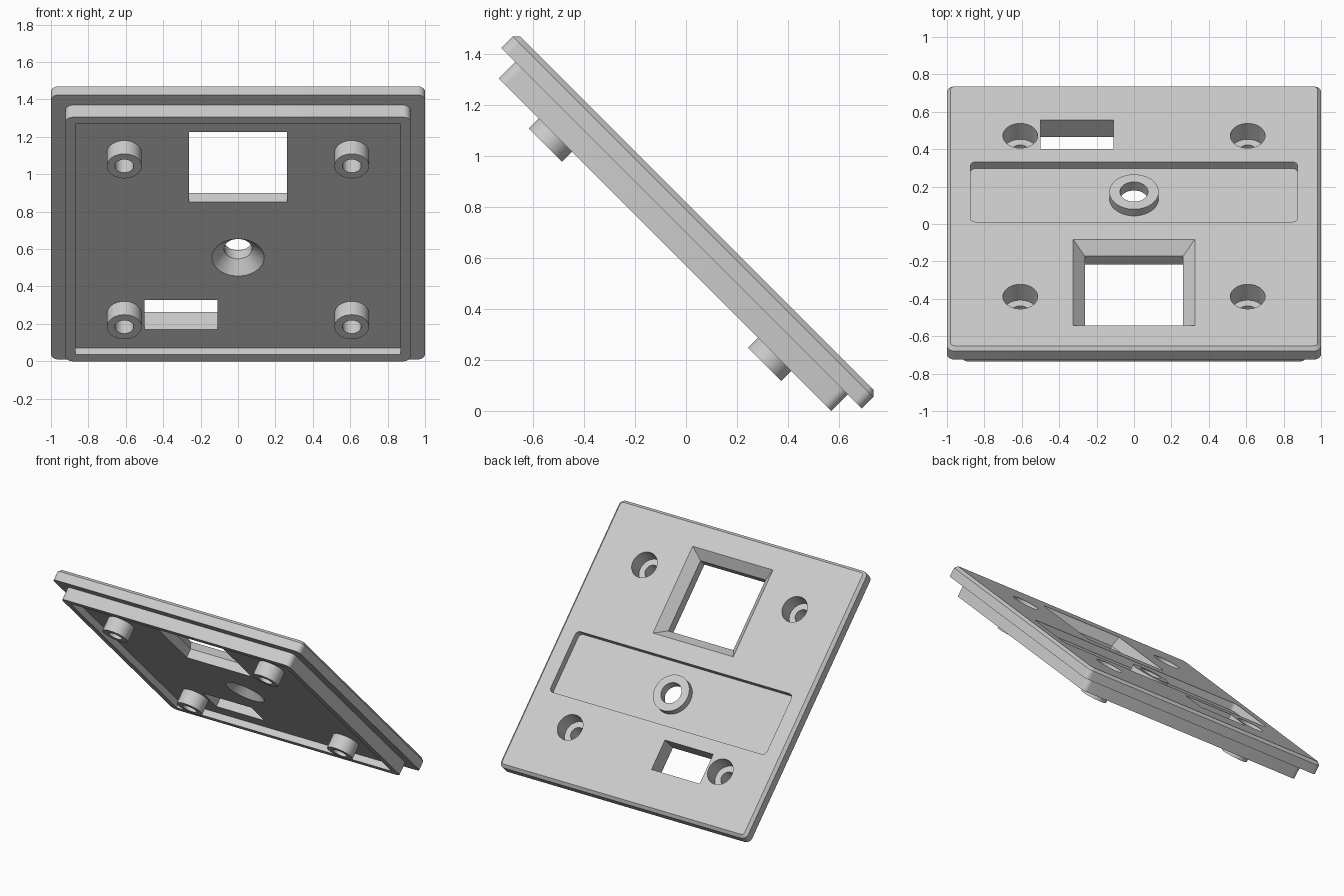
import bpy, bmesh, math
from mathutils import Matrix

cube = bpy.data.objects.get("Cube")
if cube:
    bpy.data.objects.remove(cube)

grey = bpy.data.materials.new("light_grey")
grey.use_nodes = True
COLOUR = (0.6, 0.6, 0.6, 1)
grey.diffuse_color = COLOUR
grey.node_tree.nodes["Principled BSDF"].inputs["Base Color"].default_value = COLOUR


def outline(hx, hy, r):
    """Rounded rectangle, or a plain one when r is zero."""
    pts = []
    steps = 6 if r else 0
    for k, (sx, sy) in enumerate(((1, 1), (-1, 1), (-1, -1), (1, -1))):
        for i in range(steps + 1):
            a = math.pi / 2 * (k + (i / steps if steps else 0))
            pts.append((sx * (hx - r) + r * math.cos(a), sy * (hy - r) + r * math.sin(a)))
    return pts


def circle(r, sides=48):
    return [(r * math.cos(math.tau * i / sides), r * math.sin(math.tau * i / sides))
            for i in range(sides)]


def loft(name, sections, x=0, y=0):
    """Closed solid through (height, outline) sections, lowest first."""
    bm = bmesh.new()
    rings = [[bm.verts.new((x + px, y + py, z)) for px, py in pts] for z, pts in sections]
    n = len(rings[0])
    for a, b in zip(rings, rings[1:]):
        for i in range(n):
            j = (i + 1) % n
            bm.faces.new((a[i], a[j], b[j], b[i]))
    bm.faces.new(rings[0][::-1])
    bm.faces.new(rings[-1])
    bmesh.ops.recalc_face_normals(bm, faces=bm.faces)
    mesh = bpy.data.meshes.new(name)
    bm.to_mesh(mesh)
    bm.free()
    mesh.materials.append(grey)
    ob = bpy.data.objects.new(name, mesh)
    bpy.context.collection.objects.link(ob)
    return ob


def combine(body, tool, operation):
    """Apply one boolean and discard the tool."""
    mod = body.modifiers.new("cut", 'BOOLEAN')
    mod.operation, mod.object, mod.solver = operation, tool, 'EXACT'
    bpy.context.view_layer.update()
    graph = bpy.context.evaluated_depsgraph_get()
    mesh = bpy.data.meshes.new_from_object(body.evaluated_get(graph))
    body.modifiers.clear()
    body.data = mesh
    bpy.data.objects.remove(tool)


# Heights below the outer face
PLATE, FLOOR, LIP, BOSS = -0.085, -0.13, -0.176, -0.231
POCKET_Y, BOSS_AT = 0.184, 0.608

# Cover plate with chamfered outer edge
plate = loft("cover_plate", [(PLATE, outline(1, 1, 0.04)),
                             (-0.02, outline(1, 1, 0.04)),
                             (0, outline(0.98, 0.98, 0.02))])

# Stepped lip and its hollow on the underside
combine(plate, loft("lip", [(LIP, outline(0.923, 0.923, 0.04)),
                            (-0.05, outline(0.923, 0.923, 0.04))]), 'UNION')
combine(plate, loft("hollow", [(-0.3, outline(0.87, 0.87, 0)),
                               (FLOOR, outline(0.87, 0.87, 0))]), 'DIFFERENCE')

# Label pocket with a raised collar
combine(plate, loft("pocket", [(-0.05, outline(0.875, 0.227, 0.03)),
                               (0.1, outline(0.875, 0.227, 0.03))], y=POCKET_Y), 'DIFFERENCE')
combine(plate, loft("collar", [(-0.07, circle(0.132)), (0, circle(0.132))], y=POCKET_Y), 'UNION')

# Central hole, flared on the underside
combine(plate, loft("button_hole", [(-0.16, circle(0.17)), (-0.065, circle(0.075)),
                                    (0.1, circle(0.075))], y=POCKET_Y), 'DIFFERENCE')

# Large window with bevelled sides
combine(plate, loft("window", [(-0.3, outline(0.263, 0.263, 0)),
                               (-0.065, outline(0.263, 0.263, 0)),
                               (0, outline(0.325, 0.325, 0)),
                               (0.1, outline(0.325, 0.325, 0))], y=-0.5), 'DIFFERENCE')

# Small slot
combine(plate, loft("slot", [(-0.3, outline(0.195, 0.11, 0)),
                             (0.1, outline(0.195, 0.11, 0))], x=-0.305, y=0.617), 'DIFFERENCE')

# Four screw bosses with counterbored holes
for sx in (-1, 1):
    for sy in (-1, 1):
        at = dict(x=sx * BOSS_AT, y=sy * BOSS_AT)
        combine(plate, loft("boss", [(BOSS, circle(0.0925)), (-0.127, circle(0.0925))], **at), 'UNION')
        combine(plate, loft("screw_hole", [(-0.3, circle(0.05)), (-0.1, circle(0.05))], **at), 'DIFFERENCE')
        combine(plate, loft("counterbore", [(-0.12, circle(0.093)), (0.1, circle(0.093))], **at), 'DIFFERENCE')

# Lean the panel back at 45 degrees
plate.data.transform(Matrix.Translation((0, 0.042, 0.777)) @ Matrix.Rotation(-math.pi / 4, 4, 'X'))

bpy.ops.object.select_all(action='DESELECT')
plate.select_set(True)
bpy.context.view_layer.objects.active = plate
bpy.ops.object.shade_smooth_by_angle(angle=math.radians(30))
